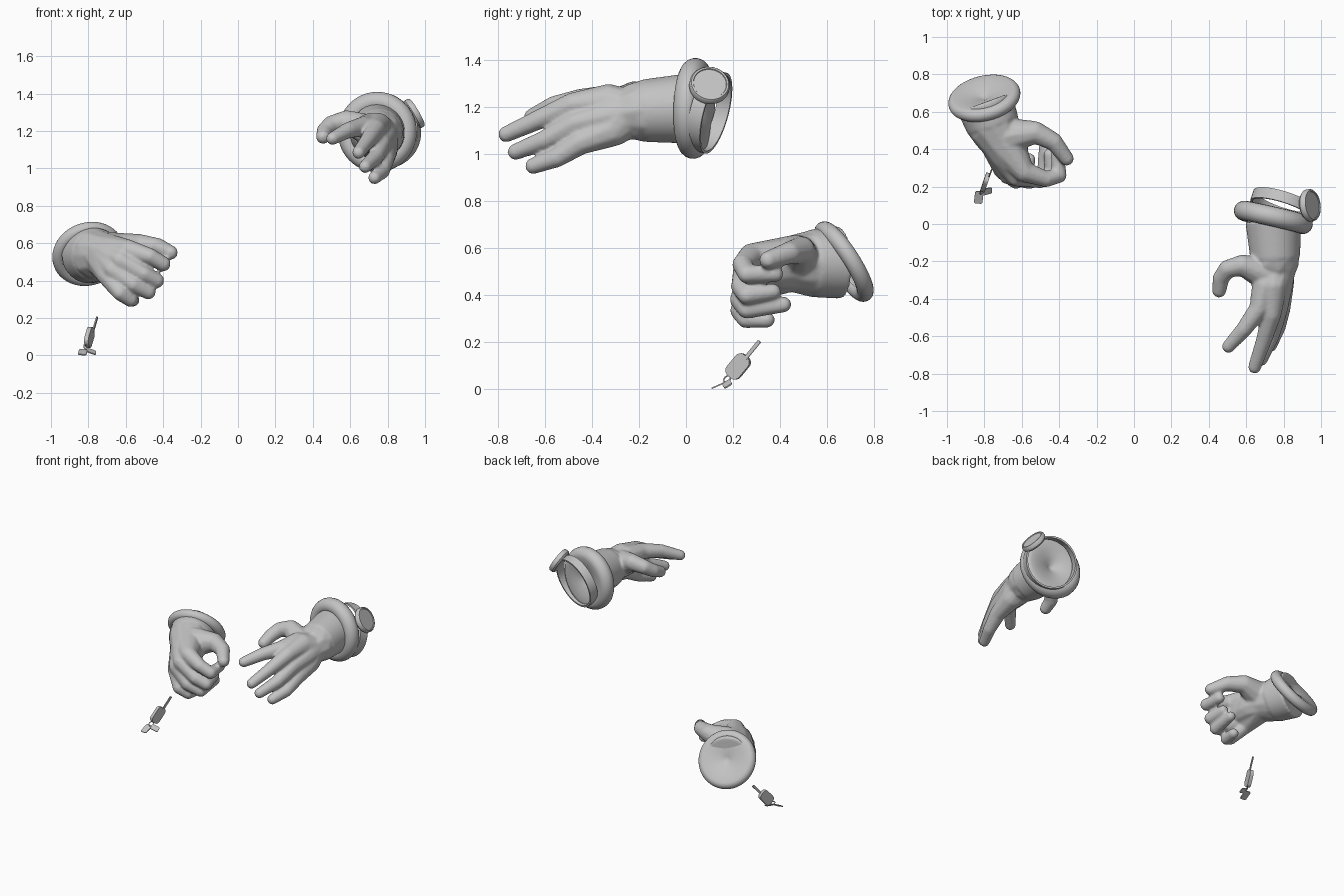
import bpy, bmesh, math
from mathutils import Vector, Matrix

cube = bpy.data.objects.get("Cube")
if cube:
    bpy.data.objects.remove(cube)

grey = bpy.data.materials.new("plain_grey")
grey.use_nodes = True
grey.diffuse_color = (0.55, 0.55, 0.55, 1)
grey.node_tree.nodes["Principled BSDF"].inputs["Base Color"].default_value = grey.diffuse_color


def finish(bm, name, matrix=None, angle=40):
    """Turn a bmesh into a grey, smooth shaded object."""
    bmesh.ops.recalc_face_normals(bm, faces=bm.faces)
    if matrix:
        bm.transform(matrix)
    mesh = bpy.data.meshes.new(name)
    bm.to_mesh(mesh)
    bm.free()
    mesh.materials.append(grey)
    obj = bpy.data.objects.new(name, mesh)
    bpy.context.collection.objects.link(obj)
    bpy.ops.object.select_all(action='DESELECT')
    obj.select_set(True)
    bpy.context.view_layer.objects.active = obj
    bpy.ops.object.shade_smooth_by_angle(angle=math.radians(angle))
    return obj


def facing(centre, normal):
    """Matrix that moves to centre and turns local z to the normal."""
    return Matrix.Translation(centre) @ Vector(normal).to_track_quat('Z', 'Y').to_matrix().to_4x4()


def lathe(name, profile, centre, normal, closed=False):
    bm = bmesh.new()
    verts = [bm.verts.new((r, 0, h)) for r, h in profile]
    edges = [bm.edges.new(p) for p in zip(verts, verts[1:])]
    if closed:
        edges.append(bm.edges.new((verts[-1], verts[0])))
    bmesh.ops.spin(bm, geom=verts + edges, cent=(0, 0, 0), axis=(0, 0, 1),
                   angle=math.tau, steps=48)
    bmesh.ops.remove_doubles(bm, verts=bm.verts, dist=0.0002)
    return finish(bm, name, facing(centre, normal))


def cuff(name, centre, normal, radius, roll):
    """Rolled rim running into a slightly dimpled end cap."""
    arc = [math.radians(90 - 20 * i) for i in range(14)]
    profile = [(0, 0), (0.02, 0.006), (0.05, roll * 0.55), (radius * 0.75, roll * 0.85)]
    profile += [(radius + roll * math.cos(a), roll * math.sin(a)) for a in arc]
    return lathe(name, profile, centre, normal)


def limb(bm, *points):
    """Tapered limb through points given as (x, y, z, radius)."""
    for a, b in zip(points, points[1:]):
        a, b = Vector(a), Vector(b)
        steps = max(2, int((b - a).length / 0.014))
        for i in range(steps + 1):
            p = a.lerp(b, i / steps)
            bmesh.ops.create_icosphere(bm, subdivisions=2, radius=p[3],
                                       matrix=Matrix.Translation(p.xyz))


def hand(name, sleeve, palm, fingers, thumb):
    """Fuse forearm, palm and fingers into one smooth skin."""
    bm = bmesh.new()
    start, end = Vector(sleeve[0]), Vector(sleeve[1])
    bmesh.ops.create_cone(bm, cap_ends=True, segments=48, radius1=start[3], radius2=end[3],
                          depth=(end - start).xyz.length,
                          matrix=facing(start.lerp(end, 0.5).xyz, (end - start).xyz))
    limb(bm, end, *palm)
    for finger in fingers:
        limb(bm, palm[0], *finger)
    limb(bm, *thumb)
    obj = finish(bm, name, angle=180)
    remesh = obj.modifiers.new("fuse", 'REMESH')
    remesh.mode = 'VOXEL'
    remesh.voxel_size = 0.008
    remesh.use_smooth_shade = True
    smooth = obj.modifiers.new("soften", 'SMOOTH')
    smooth.factor = 0.5
    smooth.iterations = 9
    return obj


# Open left hand, pointing forward
hand("left_hand",
     sleeve=((0.745, 0.02, 1.195, 0.15), (0.755, -0.18, 1.185, 0.133)),
     palm=((0.755, -0.25, 1.175, 0.108), (0.74, -0.34, 1.165, 0.095), (0.73, -0.41, 1.15, 0.075)),
     fingers=[
         [(0.70, -0.33, 1.225, 0.072), (0.67, -0.45, 1.225, 0.055),
          (0.59, -0.56, 1.205, 0.045), (0.505, -0.655, 1.16, 0.036)],
         [(0.745, -0.33, 1.225, 0.076), (0.735, -0.48, 1.21, 0.055),
          (0.695, -0.62, 1.15, 0.044), (0.645, -0.765, 1.085, 0.036)],
         [(0.775, -0.33, 1.16, 0.076), (0.765, -0.47, 1.13, 0.055),
          (0.735, -0.6, 1.06, 0.044), (0.68, -0.725, 1.01, 0.036)],
         [(0.785, -0.31, 1.105, 0.074), (0.785, -0.45, 1.05, 0.054),
          (0.77, -0.55, 0.985, 0.043), (0.73, -0.65, 0.95, 0.036)]],
     thumb=[(0.71, -0.27, 1.2, 0.09), (0.58, -0.22, 1.255, 0.058), (0.5, -0.24, 1.235, 0.05),
            (0.465, -0.29, 1.2, 0.046), (0.455, -0.355, 1.17, 0.04)])
cuff("left_cuff", (0.745, 0.035, 1.195), (0.22, 0.97, -0.03), 0.162, 0.053)

# Curled right hand, as if holding something
hand("right_hand",
     sleeve=((-0.80, 0.655, 0.54, 0.155), (-0.755, 0.53, 0.535, 0.143)),
     palm=((-0.71, 0.45, 0.535, 0.122), (-0.67, 0.38, 0.525, 0.11), (-0.65, 0.32, 0.505, 0.09)),
     fingers=[
         [(-0.59, 0.28, 0.565, 0.058), (-0.47, 0.24, 0.53, 0.045), (-0.4, 0.26, 0.49, 0.042),
          (-0.41, 0.38, 0.49, 0.036)],
         [(-0.63, 0.255, 0.51, 0.056), (-0.5, 0.235, 0.435, 0.045), (-0.435, 0.26, 0.4, 0.042),
          (-0.45, 0.37, 0.415, 0.036)],
         [(-0.67, 0.265, 0.46, 0.056), (-0.56, 0.23, 0.38, 0.045), (-0.48, 0.26, 0.34, 0.042),
          (-0.475, 0.415, 0.36, 0.035)],
         [(-0.7, 0.29, 0.425, 0.054), (-0.63, 0.23, 0.335, 0.044), (-0.575, 0.255, 0.298, 0.04),
          (-0.56, 0.345, 0.295, 0.035)]],
     thumb=[(-0.68, 0.47, 0.56, 0.1), (-0.53, 0.49, 0.59, 0.062), (-0.43, 0.44, 0.58, 0.05),
            (-0.36, 0.35, 0.55, 0.04)])
cuff("right_cuff", (-0.80, 0.672, 0.543), (-0.2, 0.82, 0.53), 0.16, 0.036)

# Wristwatch hanging behind the left cuff
lathe("watch_band", [(0.166, -0.03), (0.178, -0.03), (0.178, 0.03), (0.166, 0.03)],
      (0.80, 0.1, 1.182), (0.3, 0.92, -0.25), closed=True)
lathe("watch_case", [(0, -0.022), (0.075, -0.022), (0.086, -0.01), (0.086, 0.012),
                     (0.08, 0.02), (0.072, 0.02), (0.07, 0.016), (0, 0.016)],
      (0.94, 0.1, 1.292), (0.85, 0.12, 0.5))


# Key fob with blade, ring and tags
def plate(name, centre, along, normal, size, round_off):
    """Rounded plate: size is (length, width, thickness)."""
    x = Vector(along).normalized()
    y = Vector(normal).cross(x).normalized()
    turn = Matrix((x, y, x.cross(y))).transposed().to_4x4()
    bm = bmesh.new()
    bmesh.ops.create_cube(bm, size=1, matrix=Matrix.Diagonal((*size, 1)))
    upright = [e for e in bm.edges
               if abs((e.verts[0].co - e.verts[1].co).z) > size[2] * 0.9]
    bmesh.ops.bevel(bm, geom=upright, offset=round_off, segments=4,
                    affect='EDGES', profile=0.5)
    return finish(bm, name, Matrix.Translation(centre) @ turn)


key_dir = (0.05, 0.14, 0.17)
key_side = (0.95, -0.3, 0)
plate("key_fob", (-0.795, 0.222, 0.097), key_dir, key_side, (0.115, 0.072, 0.024), 0.027)
plate("key_blade", (-0.764, 0.282, 0.167), key_dir, key_side, (0.1, 0.016, 0.007), 0.004)
plate("large_tag", (-0.83, 0.142, 0.018), (0.1, 0.9, 0.4), (0, -0.4, 0.9),
      (0.07, 0.045, 0.006), 0.01)
plate("small_tag", (-0.785, 0.175, 0.022), (0.85, 0.2, -0.3), (0.3, -0.5, 0.8),
      (0.055, 0.038, 0.006), 0.01)
ring_arc = [math.tau * i / 8 for i in range(8)]
lathe("key_ring", [(0.016 + 0.003 * math.cos(a), 0.003 * math.sin(a)) for a in ring_arc],
      (-0.813, 0.175, 0.043), (0.7, -0.5, 0.5), closed=True)
